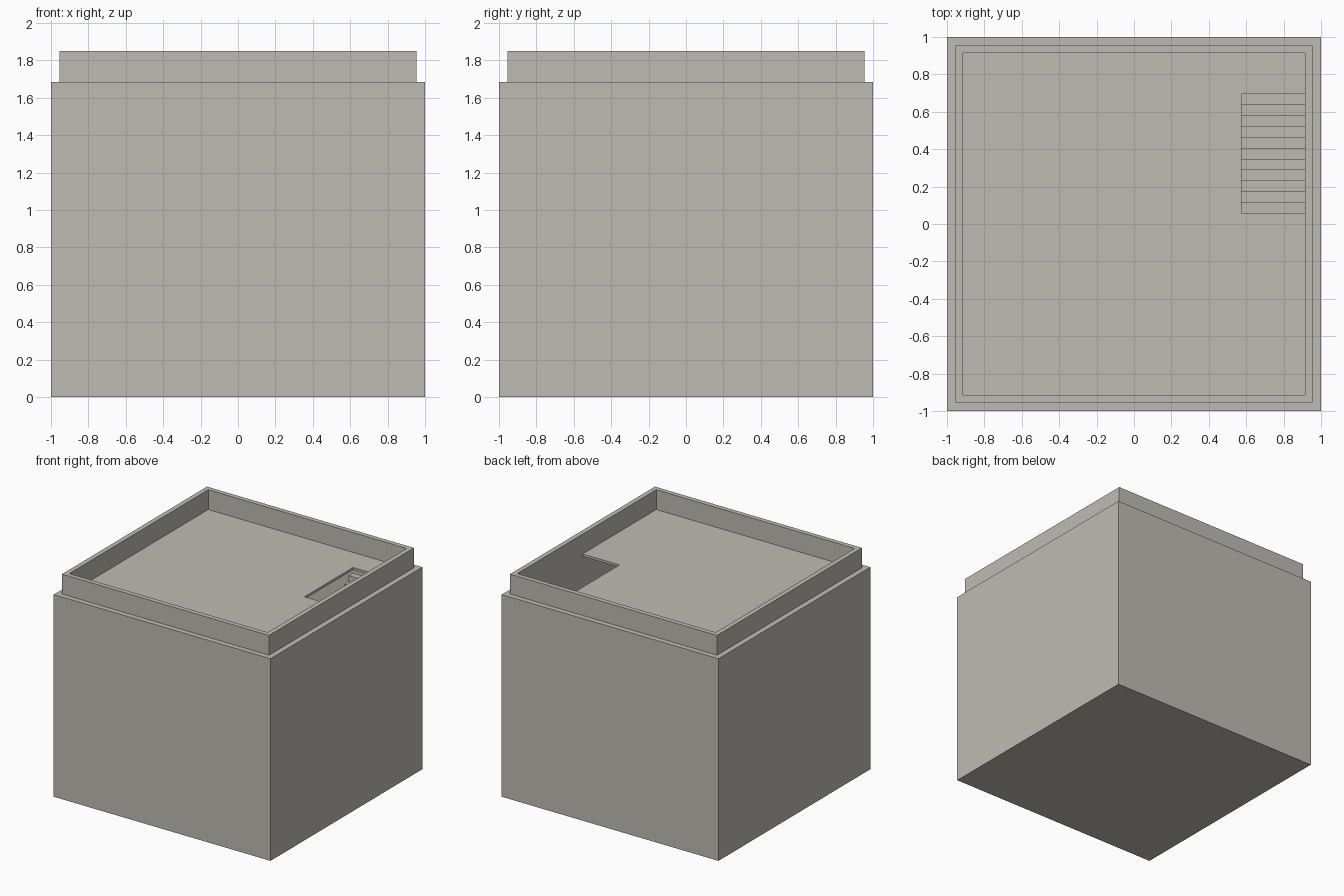
import bpy, bmesh

if "Cube" in bpy.data.objects:
    bpy.data.objects.remove(bpy.data.objects["Cube"], do_unlink=True)

ROOF = 1.685          # roof deck and ledge level
TOP = 1.85            # parapet top
OUTER, LIP, INNER = 1.0, 0.955, 0.915
STAIR_X, STAIR_Y0, STAIR_Y1 = 0.575, 0.055, 0.695
STEPS = 11
RISE = 0.047
LANDING = ROOF - RISE * (STEPS + 1)

stone = bpy.data.materials.new("warm_grey_concrete")
stone.use_nodes = True
colour = (0.52, 0.50, 0.45, 1)
stone.diffuse_color = colour
stone.node_tree.nodes["Principled BSDF"].inputs["Base Color"].default_value = colour


def finish(name, bm):
    bmesh.ops.recalc_face_normals(bm, faces=bm.faces)
    mesh = bpy.data.meshes.new(name)
    bm.to_mesh(mesh)
    bm.free()
    mesh.materials.append(stone)
    obj = bpy.data.objects.new(name, mesh)
    bpy.context.collection.objects.link(obj)
    return obj


def extrude_outline(name, points, offset):
    """Fill a flat outline and extrude it along offset."""
    bm = bmesh.new()
    face = bm.faces.new([bm.verts.new(p) for p in points])
    new = bmesh.ops.extrude_face_region(bm, geom=[face])["geom"]
    verts = [v for v in new if isinstance(v, bmesh.types.BMVert)]
    bmesh.ops.translate(bm, verts=verts, vec=offset)
    return finish(name, bm)


def square_loft(name, profile):
    """Join square rings of (half width, height), capping both ends."""
    bm = bmesh.new()
    rings = [[bm.verts.new((sx * r, sy * r, z))
              for sx, sy in ((-1, -1), (1, -1), (1, 1), (-1, 1))]
             for r, z in profile]
    for low, high in zip(rings, rings[1:]):
        for i in range(4):
            j = (i + 1) % 4
            bm.faces.new((low[i], low[j], high[j], high[i]))
    bm.faces.new(rings[0])
    bm.faces.new(rings[-1])
    return finish(name, bm)


# Hollow walls with ledge and parapet
square_loft("walls_and_parapet", [
    (OUTER, 0), (OUTER, ROOF), (LIP, ROOF), (LIP, TOP),
    (INNER, TOP), (INNER, 0.02)])


# Thin decks, notched on the +x side for the stairwell
def deck(name, z, notched):
    points = [(INNER, INNER), (-INNER, INNER), (-INNER, -INNER), (INNER, -INNER)]
    if notched:
        points += [(INNER, STAIR_Y0), (STAIR_X, STAIR_Y0),
                   (STAIR_X, STAIR_Y1), (INNER, STAIR_Y1)]
    extrude_outline(name, [(x, y, z) for x, y in points], (0, 0, -0.02))


deck("roof_deck", ROOF, True)
deck("upper_floor", LANDING, False)

# Staircase rising toward the back, with a sloped underside
run = (STAIR_Y1 - STAIR_Y0) / STEPS
side = [(STAIR_Y0, LANDING)]
for i in range(STEPS):
    z = LANDING + RISE * (i + 1)
    side += [(STAIR_Y0 + run * i, z), (STAIR_Y0 + run * (i + 1), z)]
side += [(STAIR_Y1, ROOF - 2 * RISE), (STAIR_Y0 + run, LANDING)]
extrude_outline("staircase", [(STAIR_X, y, z) for y, z in side],
                (INNER - STAIR_X, 0, 0))
